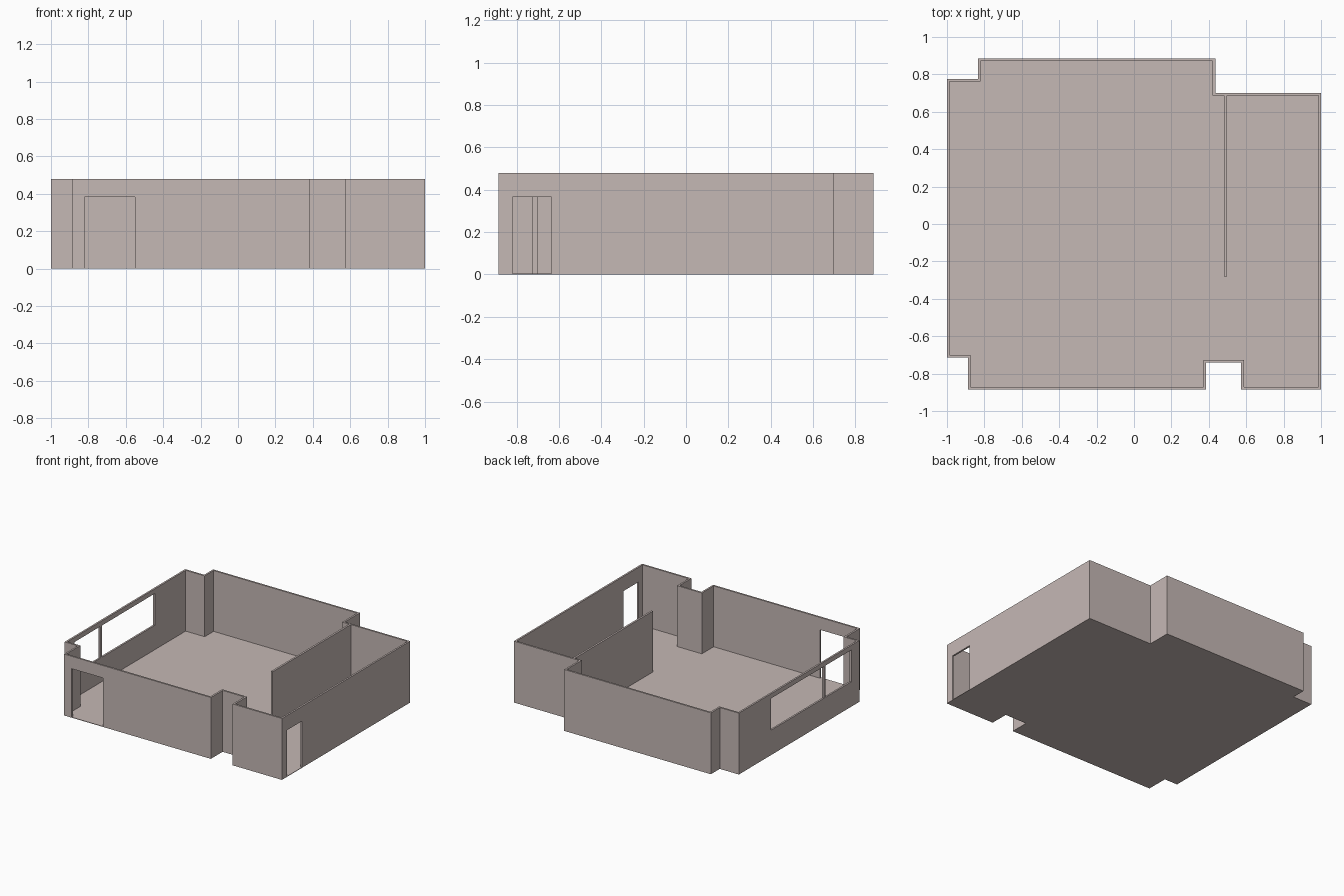
import bpy
import bmesh
from mathutils import Vector

default = bpy.data.objects.get("Cube")
if default:
    bpy.data.objects.remove(default, do_unlink=True)

HEIGHT = 0.48
THICK = 0.014
FLOOR = 0.004

# One warm grey for the whole shell
plaster = bpy.data.materials.new("warm_grey")
plaster.use_nodes = True
COLOUR = (0.56, 0.48, 0.46, 1)
plaster.diffuse_color = COLOUR
plaster.node_tree.nodes["Principled BSDF"].inputs["Base Color"].default_value = COLOUR


def add_object(name, bm):
    bmesh.ops.recalc_face_normals(bm, faces=bm.faces)
    mesh = bpy.data.meshes.new(name)
    bm.to_mesh(mesh)
    bm.free()
    mesh.materials.append(plaster)
    obj = bpy.data.objects.new(name, mesh)
    bpy.context.scene.collection.objects.link(obj)
    return obj


def box(name, low, high):
    bm = bmesh.new()
    bmesh.ops.create_cube(bm, size=1)
    low, high = Vector(low), Vector(high)
    for v in bm.verts:
        v.co = (low + high) / 2 + v.co * (high - low)
    return add_object(name, bm)


def inset(points, dist):
    """Offset a right-angled counter-clockwise outline inward."""
    result = []
    for i, p in enumerate(points):
        a = (p - points[i - 1]).normalized()
        b = (points[(i + 1) % len(points)] - p).normalized()
        result.append(p + dist * Vector((-a.y - b.y, a.x + b.x)))
    return result


# Building footprint, counter-clockwise from the front left recess
outline = [Vector(p) for p in (
    (-1, -0.715), (-0.887, -0.715), (-0.887, -0.885), (0.385, -0.885),
    (0.385, -0.74), (0.573, -0.74), (0.573, -0.885), (1, -0.885),
    (1, 0.7), (0.435, 0.7), (0.435, 0.885), (-0.835, 0.885),
    (-0.835, 0.775), (-1, 0.775))]

# Floor slab
bm = bmesh.new()
face = bm.faces.new([bm.verts.new((p.x, p.y, 0)) for p in outline])
top = bmesh.ops.extrude_face_region(bm, geom=[face], use_keep_orig=True)["geom"]
bmesh.ops.translate(bm, vec=(0, 0, FLOOR),
                    verts=[g for g in top if isinstance(g, bmesh.types.BMVert)])
add_object("floor", bm)

# Outer walls: four loops joined into a closed ring
bm = bmesh.new()
inner = inset(outline, THICK)
loops = [[bm.verts.new((p.x, p.y, z)) for p in pts]
         for pts, z in ((outline, FLOOR), (outline, HEIGHT), (inner, HEIGHT), (inner, FLOOR))]
count = len(outline)
for k, loop in enumerate(loops):
    following = loops[(k + 1) % len(loops)]
    for i in range(count):
        j = (i + 1) % count
        bm.faces.new((loop[i], loop[j], following[j], following[i]))
walls = add_object("outer_walls", bm)

# Door and window openings; the gap between the windows leaves a mullion
openings = {
    "front_door_opening": ((-0.82, -0.95, -0.1), (-0.55, -0.84, 0.383)),
    "side_door_opening": ((0.95, -0.82, -0.1), (1.05, -0.635, 0.365)),
    "long_window_opening": ((-1.05, -0.275, 0.195), (-0.95, 0.38, 0.443)),
    "short_window_opening": ((-1.05, -0.615, 0.195), (-0.95, -0.295, 0.443)),
}
for name, (low, high) in openings.items():
    cutter = box(name, low, high)
    cutter.hide_render = True
    cutter.hide_viewport = True
    cutter.display_type = 'WIRE'
    mod = walls.modifiers.new(name, 'BOOLEAN')
    mod.operation = 'DIFFERENCE'
    mod.solver = 'EXACT'
    mod.object = cutter

# Bake the cuts and remove the cutters
bpy.context.view_layer.update()
graph = bpy.context.evaluated_depsgraph_get()
cut_mesh = bpy.data.meshes.new_from_object(walls.evaluated_get(graph))
walls.modifiers.clear()
walls.data = cut_mesh
for name in openings:
    bpy.data.objects.remove(bpy.data.objects[name], do_unlink=True)

# Inner partition running forward from the back wall
box("partition_wall", (0.481, -0.28, FLOOR), (0.496, 0.7 - THICK, HEIGHT))
